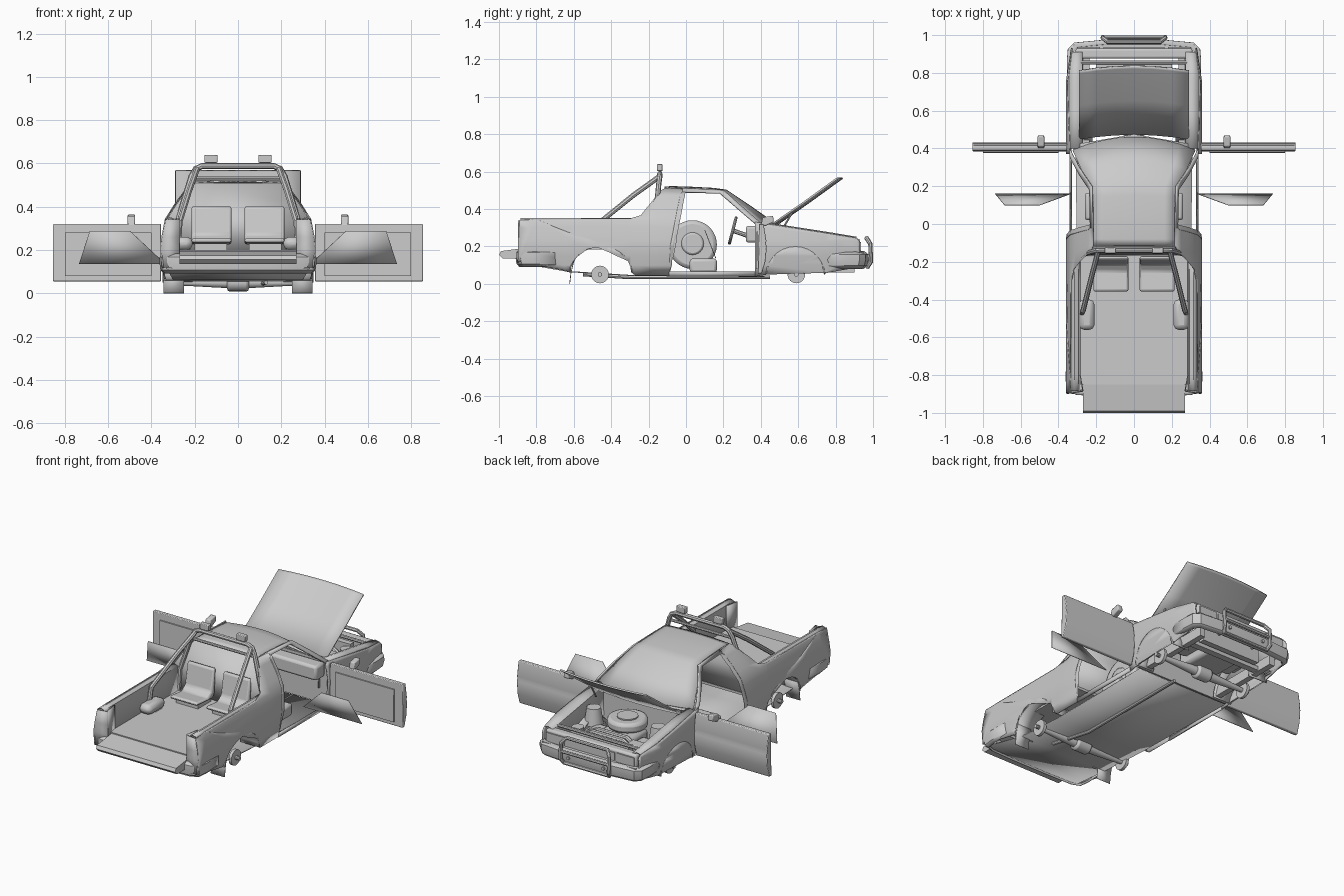
import bpy, bmesh, math
from mathutils import Vector, Matrix

if "Cube" in bpy.data.objects:
    bpy.data.objects.remove(bpy.data.objects["Cube"])

grey = bpy.data.materials.new("body_grey")
grey.diffuse_color = (0.6, 0.6, 0.6, 1)
grey.use_nodes = True
grey.node_tree.nodes["Principled BSDF"].inputs["Base Color"].default_value = grey.diffuse_color


def finish(name, bm, mirror=False, thick=0.0, bevel=0.0):
    bmesh.ops.recalc_face_normals(bm, faces=bm.faces[:])
    me = bpy.data.meshes.new(name)
    bm.to_mesh(me)
    bm.free()
    me.materials.append(grey)
    ob = bpy.data.objects.new(name, me)
    bpy.context.collection.objects.link(ob)
    if thick:
        m = ob.modifiers.new("thickness", 'SOLIDIFY')
        m.thickness, m.offset = thick, 0
    if bevel:
        m = ob.modifiers.new("bevel", 'BEVEL')
        m.width, m.segments = bevel, 2
    if mirror:
        ob.modifiers.new("mirror", 'MIRROR')
    return ob


def box(name, lo, hi, mirror=False, bevel=0.0):
    bm = bmesh.new()
    bmesh.ops.create_cube(bm, size=1)
    for v in bm.verts:
        v.co = [lo[i] + (v.co[i] + .5) * (hi[i] - lo[i]) for i in range(3)]
    return finish(name, bm, mirror, 0, bevel)


def loft(name, rows, mirror=False, thick=0.006):
    bm = bmesh.new()
    g = [[bm.verts.new(p) for p in r] for r in rows]
    for a, b in zip(g, g[1:]):
        for i in range(len(a) - 1):
            bm.faces.new((a[i], a[i + 1], b[i + 1], b[i]))
    return finish(name, bm, mirror, thick)


def prism(name, prof, x0, x1, mirror=False, bevel=0.0):
    bm = bmesh.new()
    f = bm.faces.new([bm.verts.new((x0, y, z)) for y, z in prof])
    r = bmesh.ops.extrude_face_region(bm, geom=[f])
    for v in r["geom"]:
        if isinstance(v, bmesh.types.BMVert):
            v.co.x = x1
    return finish(name, bm, mirror, 0, bevel)


def cyl(name, c, r, depth, axis='X', r2=None, mirror=False, segs=24, bevel=0.0):
    bm = bmesh.new()
    rot = {'X': Matrix.Rotation(math.pi / 2, 4, 'Y'), 'Y': Matrix.Rotation(math.pi / 2, 4, 'X'), 'Z': Matrix()}[axis]
    bmesh.ops.create_cone(bm, cap_ends=True, segments=segs, radius1=r, radius2=r if r2 is None else r2,
                          depth=depth, matrix=Matrix.Translation(c) @ rot)
    return finish(name, bm, mirror, 0, bevel)


def tube(name, pts, r, mirror=False, cyclic=False):
    cu = bpy.data.curves.new(name, 'CURVE')
    cu.dimensions, cu.bevel_depth, cu.bevel_resolution, cu.use_fill_caps = '3D', r, 2, True
    s = cu.splines.new('POLY')
    s.points.add(len(pts) - 1)
    for p, q in zip(s.points, pts):
        p.co = (*q, 1)
    s.use_cyclic_u = cyclic
    tmp = bpy.data.objects.new("tmp", cu)
    bm = bmesh.new()
    me = bpy.data.meshes.new_from_object(tmp)
    bm.from_mesh(me)
    bpy.data.objects.remove(tmp)
    bpy.data.meshes.remove(me)
    return finish(name, bm, mirror)


# Half width of the body at a given height, with the nose tapering in
WIDTH = [(0, .325), (.1, .345), (.2, .357), (.26, .35), (.34, .335), (.42, .285), (.51, .215), (.6, .2)]


def half(y, z):
    for (a, p), (b, q) in zip(WIDTH, WIDTH[1:]):
        if z <= b:
            break
    return p + (q - p) * (z - a) / (b - a) - .03 * max(0, (y - .75) / .2)


def arch(cy, cz, rx, rz, n=14):
    return [(cy - rx * math.cos(math.pi * i / n), cz + rz * math.sin(math.pi * i / n)) for i in range(n + 1)]


def panel(name, outline):
    bm = bmesh.new()
    bm.faces.new([bm.verts.new((0, y, z)) for y, z in outline])
    bmesh.ops.triangulate(bm, faces=bm.faces[:])
    for axis, cuts in ((2, (.1, .15, .2, .23, .26, .3, .34, .38, .42, .47)), (1, (.75, .82, .88))):
        for c in cuts:
            co, no = Vector(), Vector()
            co[axis], no[axis] = c, 1
            bmesh.ops.bisect_plane(bm, geom=bm.verts[:] + bm.edges[:] + bm.faces[:], plane_co=co, plane_no=no)
    for v in bm.verts:
        v.co.x = half(v.co.y, v.co.z)
    return finish(name, bm, True, .008)


# Body sides
rear_arch, front_arch = arch(-.455, .06, .165, .14), arch(.585, .05, .155, .15)
panel("rear_quarter", [(-.89, .34), (-.90, .12), (-.64, .07)] + rear_arch +
      [(-.27, .045), (-.09, .045), (-.085, .2), (-.03, .48), (.0, .505), (-.11, .51), (-.14, .495),
       (-.20, .40), (-.24, .365), (-.30, .347), (-.80, .345)])
panel("front_fender", [(.37, .04)] + front_arch + [(.75, .06), (.93, .09), (.93, .225), (.91, .245), (.40, .325), (.37, .33)])
panel("door_sill", [(-.09, .04), (.37, .04), (.37, .065), (-.09, .065)])
panel("roof_rail", [(-.02, .49), (.18, .485), (.37, .32), (.40, .325), (.20, .50), (-.02, .51)])

# Roof and windscreen in one curved skin
rows = []
for y, z, w, bow in ((.39, .325, .325, .07), (.29, .41, .28, .05), (.19, .493, .222, .025), (.14, .502, .216, .01),
                     (.04, .508, .214, 0), (-.08, .512, .213, 0), (-.115, .508, .213, 0)):
    rows.append([(w * t, y + bow * (1 - t * t), z + .008 * (1 - t * t)) for t in (-1, -.75, -.5, -.25, 0, .25, .5, .75, 1)])
loft("roof_and_windscreen", rows)
loft("cab_rear_wall", [[(-.21, -.115, .508), (.21, -.115, .508)], [(-.285, -.14, .41), (.285, -.14, .41)],
                       [(-.325, -.16, .345), (.325, -.16, .345)], [(-.30, -.17, .2), (.30, -.17, .2)]])
loft("cowl", [[(-.32, .38, .325), (0, .44, .325), (.32, .38, .325)], [(-.32, .42, .32), (0, .475, .32), (.32, .42, .32)]])
box("firewall", (-.32, .41, .05), (.32, .42, .32))

# Load bed
box("bed_floor", (-.29, -.85, .185), (.29, -.165, .2))
ys = (-.885, -.80, -.55, -.30, -.17)
loft("bed_rail", [[(half(y, .34), y, .342), (.315, y, .35), (.295, y, .342), (.285, y, .19)] for y in ys], True)
loft("bed_rear_corner", [[(.27, -.885, z), (half(0, z), -.895, z)] for z in (.12, .2, .26, .34)], True)
loft("bed_inner_corner", [[(.27, -.885, z), (.285, -.80, z)] for z in (.19, .345)], True)
box("bed_wheel_hump", (.21, -.56, .2), (.29, -.40, .26), True, .025)
prism("tailgate", [(-1.0, .155), (-.99, .175), (-.80, .2), (-.80, .17), (-.90, .135), (-.98, .135)], -.27, .27)
box("bed_rear_sill", (-.29, -.88, .12), (.29, -.85, .185))

# Bed seats
prism("bed_seat", [(-.36, .235), (-.355, .255), (-.25, .245), (-.215, .27), (-.19, .40), (-.17, .405),
                   (-.18, .25), (-.20, .225)], .03, .215, True, .012)
box("bed_seat_base", (.05, -.32, .2), (.20, -.19, .23), True)

# Roll bar with lamps
hoop = [(.285, -.17, .2), (.28, -.165, .33), (.215, -.145, .54), (.195, -.14, .575), (.165, -.14, .588)]
tube("roll_hoop", hoop + [(-x, y, z) for x, y, z in hoop[::-1]], .014)
tube("roll_stay", [(.19, -.145, .572), (.225, -.28, .475), (.27, -.46, .33), (.275, -.47, .25)], .014, True)
tube("roll_crossbar", [(-.21, -.15, .53), (.21, -.15, .53)], .009)
box("roof_lamp", (.095, -.155, .603), (.155, -.125, .64), True, .004)
cyl("lamp_post", (.125, -.14, .595), .008, .03, 'Z', mirror=True, segs=8)

# Open doors, window glass and mirrors
prism("door", [(.385, .055), (.405, .055), (.425, .12), (.432, .2), (.427, .215), (.43, .23), (.415, .32), (.39, .32)],
      .355, .855, True, .004)
prism("door_inner_trim", [(.375, .08), (.386, .08), (.386, .28), (.378, .28)], .40, .80, True)
loft("door_glass", [[(.335, .16, .135), (.735, .16, .135)], [(.50, .10, .288), (.685, .10, .288)]], True, .004)
prism("door_mirror", [(.40, .31), (.425, .31), (.47, .33), (.465, .365), (.41, .355)], .475, .51, True, .006)

# Cab interior
box("dashboard", (-.31, .32, .22), (.31, .41, .31), False, .015)
c = Vector((-.15, .25, .285))
u, w = Vector((1, 0, 0)), Vector((0, .25, .97))
tube("steering_wheel", [c + .07 * (u * math.cos(a * math.pi / 12) + w * math.sin(a * math.pi / 12)) for a in range(24)],
     .008, False, True)
tube("steering_column", [c, (-.15, .35, .25)], .012)
tube("steering_spoke", [c - u * .07, c + u * .07], .006)
cyl("cab_spare_tyre", (.1, .035, .21), .13, .08, bevel=.02, segs=32)
cyl("cab_spare_rim", (.1, .035, .215), .06, .10, bevel=.01)
cyl("cab_spare_hub", (.1, .035, .215), .02, .115)
box("cab_seat_base", (-.26, .02, .06), (.26, .165, .135), False, .015)

# Raised hood
loft("hood", [[(x, y + .025 * (1 - (x / .29) ** 2), z) for x in (-.29, -.2, -.1, 0, .1, .2, .29)]
              for y, z in ((.45, .31), (.63, .435), (.80, .558), (.812, .565))], False, .01)
tube("hood_prop", [(.25, .52, .30), (.25, .57, .385)], .005)

# Engine bay
loft("fender_top", [[(half(y, z), y, z), (.30, y, z + .004), (.275, y, z - .005), (.27, y, .14)]
                    for y, z in ((.40, .325), (.6, .295), (.78, .267), (.91, .245))], True)
box("nose_panel", (-.31, .875, .13), (.31, .93, .242), False, .012)
box("radiator", (-.2, .81, .08), (.2, .845, .235))
tube("bay_crossbar", [(-.28, .855, .245), (.28, .855, .245)], .01)
box("headlamp", (.18, .925, .17), (.30, .936, .225), True)
box("grille", (-.165, .925, .175), (.165, .934, .222))
box("engine_block", (-.11, .52, .07), (.11, .80, .20), False, .02)
box("engine_head", (.11, .58, .11), (.20, .76, .18), True, .02)
cyl("bay_spare_tyre", (0, .57, .235), .115, .06, 'Z', segs=32, bevel=.018)
cyl("bay_spare_rim", (0, .57, .24), .06, .065, 'Z')
cyl("suspension_tower", (.22, .585, .22), .055, .10, 'Z', .04, True)
box("battery", (-.24, .73, .14), (-.15, .80, .225), False, .006)
cyl("washer_bottle", (.2, .77, .18), .035, .09, 'Z')
for i, y in enumerate((.72, .76)):
    tube("intake_pipe_%d" % (i + 1), [(-.18, y, .17), (-.1, y, .215), (.1, y, .215), (.18, y, .17)], .014)


# Bumpers follow a wrapped plan curve
def bumper(name, half_plan, zs):
    plan = half_plan + [(-x, y) for x, y in half_plan[::-1]]
    rows = [[(x * s, y * (1 + (s - 1) * .4), z) for x, y in plan] for z, s in zs]
    loft(name, rows, False, .012)


bumper("front_bumper", [(.345, .74), (.35, .86), (.345, .925), (.315, .955), (.15, .97)],
       ((.085, .94), (.10, .985), (.13, 1), (.155, 1), (.17, .95)))
bumper("rear_bumper", [(.352, -.70), (.357, -.82), (.35, -.88), (.30, -.90), (.15, -.905)],
       ((.095, .95), (.11, .99), (.14, 1), (.165, 1), (.18, .96)))
box("front_bumper_shelf", (-.32, .88, .16), (.32, .95, .17))

# Front guard bar
loop = [(.155, .97, .09), (.165, .99, .12), (.165, .985, .215), (.14, .965, .245)]
tube("guard_bar", loop + [(-x, y, z) for x, y, z in loop[::-1]], .012, False, True)
tube("guard_bar_middle", [(-.165, .988, .165), (.165, .988, .165)], .01)
tube("guard_bar_mount", [(.12, .88, .13), (.12, .985, .13)], .01, True)

# Underside
loft("floor_pan", [[(-w, y, z), (w, y, z)] for y, z, w in
                   ((-.90, .115, .33), (-.62, .065, .30), (-.30, .045, .30), (.42, .04, .31))])
box("front_crossmember", (-.27, .76, .065), (.27, .80, .09))
box("bay_rail", (.235, .41, .06), (.27, .90, .12), True)
for nm, pts in (("rear", rear_arch), ("front", front_arch)):
    loft(nm + "_arch_liner", [[(x, y, z) for y, z in pts] for x in (.22, .348)], True)
for nm, y in (("rear", -.46), ("front", .59)):
    cyl(nm + "_hub", (.30, y, .05), .047, .018, mirror=True)
    cyl(nm + "_hub_pin", (.30, y, .05), .012, .07, mirror=True, segs=10)
    cyl(nm + "_axle", (.165, y, .05), .028, .27, r2=.013, mirror=True, segs=14)
    cyl(nm + "_differential", (0, y, .05), .042, .10, segs=16, bevel=.012)
loft("mud_flap", [[(.25, y, z), (.345, y, z)] for y, z in ((-.60, .12), (-.615, .06), (-.622, 0))], True, .004)
tube("exhaust", [(.08, .45, .035), (.08, -.3, .035), (.13, -.55, .05)], .01)

# Soft shading with crisp edges
bpy.ops.object.select_all(action='SELECT')
bpy.context.view_layer.objects.active = bpy.context.selected_objects[0]
bpy.ops.object.shade_smooth_by_angle(angle=math.radians(32))
